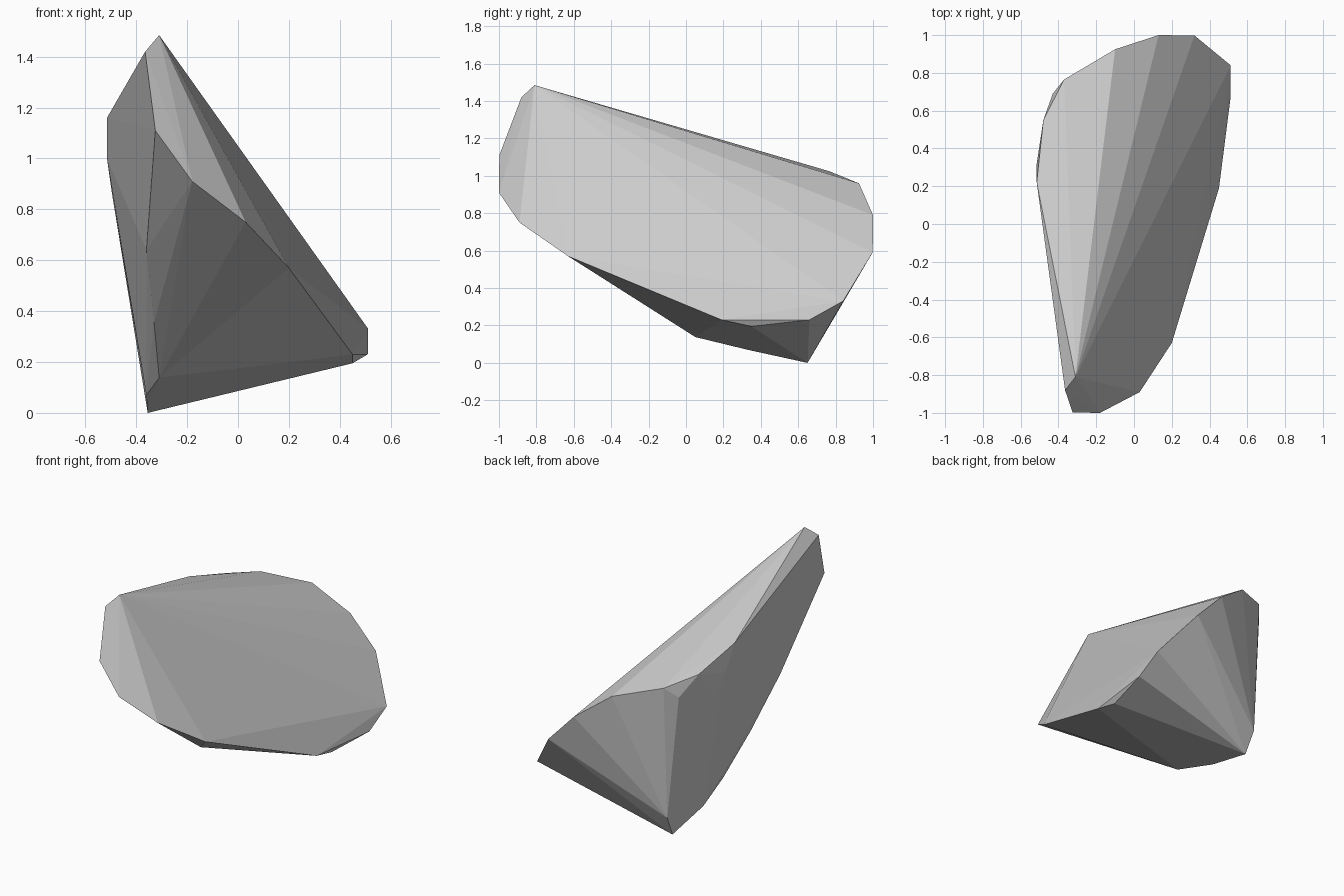
import bpy, bmesh

# Rim of the broad sloping face, from the peak round the front and back
rim = [(-0.31, -0.81, 1.485), (-0.365, -0.88, 1.42), (-0.325, -0.998, 1.11),
       (-0.18, -1.0, 0.91), (0.03, -0.89, 0.75), (0.2, -0.63, 0.57),
       (0.45, 0.19, 0.23), (0.51, 0.66, 0.23), (0.512, 0.84, 0.33),
       (0.32, 0.998, 0.59), (0.13, 1.0, 0.79), (-0.1, 0.925, 0.96),
       (-0.37, 0.765, 1.025)]
# Rounded left shoulder
shoulder = [(-0.48, 0.55, 1.065), (-0.515, 0.22, 1.16),
            (-0.515, 0.32, 1.0), (-0.495, 0.4, 0.86), (-0.43, 0.69, 0.95)]
# Underside keel running down to the foot
keel = [(0.45, 0.35, 0.195), (-0.36, -0.48, 0.64), (-0.33, -0.21, 0.355),
        (-0.31, 0.05, 0.138), (-0.36, 0.33, 0.07), (-0.355, 0.65, 0.0),
        (-0.365, 0.72, 0.14)]

# Faceted rock: convex skin over the corner points
bm = bmesh.new()
for p in rim + shoulder + keel:
    bm.verts.new(p)
hull = bmesh.ops.convex_hull(bm, input=bm.verts)
loose = {g for g in hull["geom_interior"] + hull["geom_unused"]
         if isinstance(g, bmesh.types.BMVert)}
bmesh.ops.delete(bm, geom=list(loose), context='VERTS')
bmesh.ops.recalc_face_normals(bm, faces=bm.faces)

mesh = bpy.data.meshes.new("rock")
bm.to_mesh(mesh)
bm.free()
rock = bpy.data.objects.new("rock", mesh)
bpy.context.collection.objects.link(rock)
